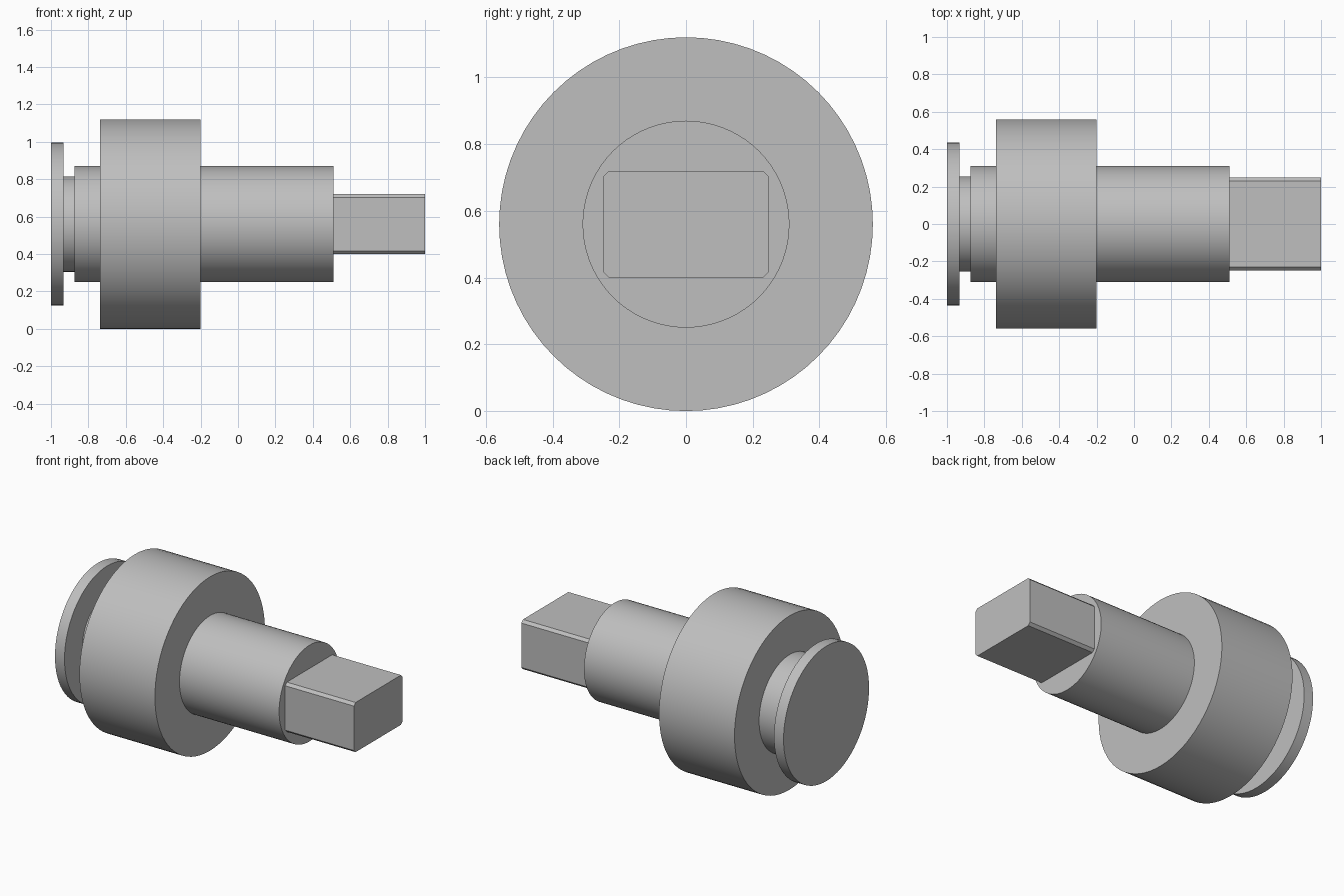
import bpy, bmesh, math
from mathutils import Matrix

cube = bpy.data.objects.get("Cube")
if cube:
    bpy.data.objects.remove(cube, do_unlink=True)

AXIS_Z = 0.56
SIDES = 72

steel = bpy.data.materials.new("plain_grey_steel")
steel.use_nodes = True
GREY = (0.52, 0.52, 0.52, 1)
steel.diffuse_color = GREY
steel.node_tree.nodes["Principled BSDF"].inputs["Base Color"].default_value = GREY


def add_object(name, bm):
    bmesh.ops.recalc_face_normals(bm, faces=bm.faces)
    mesh = bpy.data.meshes.new(name)
    bm.to_mesh(mesh)
    bm.free()
    mesh.materials.append(steel)
    obj = bpy.data.objects.new(name, mesh)
    obj.location.z = AXIS_Z
    bpy.context.collection.objects.link(obj)
    return obj


# Turned body: sections as (start x, end x, radius), joined into one stepped surface
sections = [
    (-1.0, -0.932, 0.435),    # end flange
    (-0.932, -0.873, 0.255),  # groove
    (-0.873, -0.738, 0.31),   # collar
    (-0.738, -0.20, 0.56),    # drum
    (-0.20, 0.51, 0.31),      # shaft
]
bm = bmesh.new()
rings = []
for x0, x1, r in sections:
    for x in (x0, x1):
        ring = []
        for i in range(SIDES):
            a = math.tau * i / SIDES
            ring.append(bm.verts.new((x, r * math.cos(a), r * math.sin(a))))
        rings.append(ring)
for a, b in zip(rings, rings[1:]):
    for i in range(SIDES):
        j = (i + 1) % SIDES
        bm.faces.new((a[i], a[j], b[j], b[i]))
bm.faces.new(rings[0])
bm.faces.new(rings[-1])
body = add_object("stepped_shaft", bm)
bpy.context.view_layer.objects.active = body
body.select_set(True)
bpy.ops.object.shade_smooth_by_angle(angle=math.radians(30))
body.select_set(False)

# Rectangular drive end with chamfered long edges
bm = bmesh.new()
bmesh.ops.create_cube(bm, size=1, matrix=Matrix.Translation((0.755, 0, 0))
                      @ Matrix.Diagonal((0.49, 0.496, 0.32, 1)))
long_edges = [e for e in bm.edges
              if abs(e.verts[0].co.x - e.verts[1].co.x) > 0.1]
bmesh.ops.bevel(bm, geom=long_edges, offset=0.017, segments=1, affect='EDGES')
add_object("drive_tang", bm)
